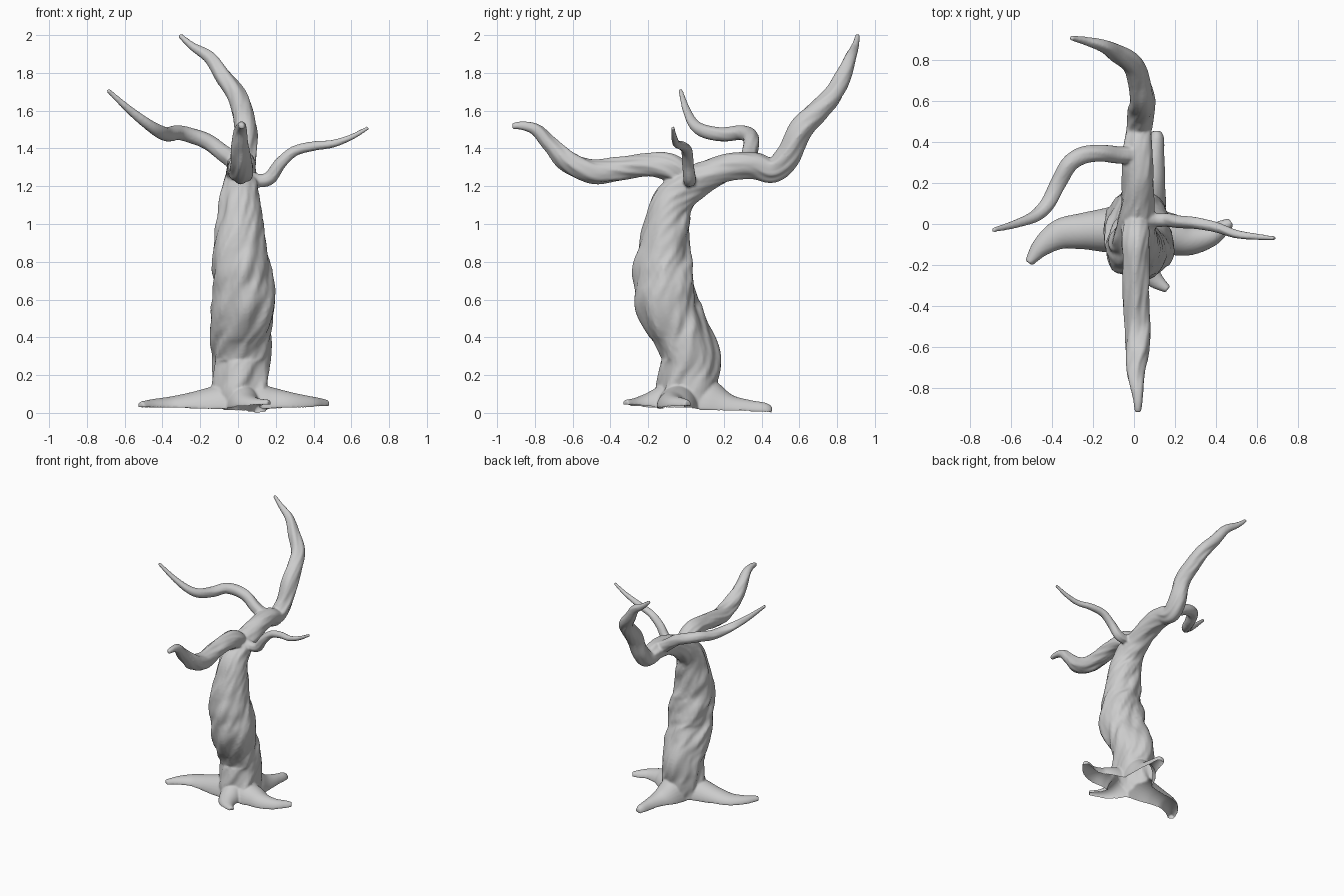
import bpy, bmesh, math
from mathutils import Vector, noise

if "Cube" in bpy.data.objects:
    bpy.data.objects.remove(bpy.data.objects["Cube"])

bm = bmesh.new()


def spline(keys, steps):
    """Catmull-Rom interpolation through 4-value keys."""
    k = [Vector(p) for p in keys]
    k = [2 * k[0] - k[1]] + k + [2 * k[-1] - k[-2]]
    out = []
    for i in range(1, len(k) - 2):
        a, b, c, d = k[i - 1:i + 3]
        for j in range(steps):
            t = j / steps
            out.append(0.5 * (2 * b + (c - a) * t + (2 * a - 5 * b + 4 * c - d) * t * t
                              + (3 * b - a - 3 * c + d) * t ** 3))
    return out + [k[-2]]


def skin(rings):
    """Join rings of points into a closed tube."""
    rows = [[bm.verts.new(p) for p in ring] for ring in rings]
    n = len(rows[0])
    for a, b in zip(rows, rows[1:]):
        for i in range(n):
            j = (i + 1) % n
            bm.faces.new((a[i], a[j], b[j], b[i]))
    bm.faces.new(rows[0][::-1])
    bm.faces.new(rows[-1])


def limb(keys, bark, n=40, steps=8):
    """Tapered limb along (x, y, z, radius) keys with spiralling bark."""
    pts = spline(keys, steps)
    rings, u, s = [], Vector((1, 0.01, 0.02)), 0
    for i, p in enumerate(pts):
        a, b = pts[max(i - 1, 0)].xyz, pts[min(i + 1, len(pts) - 1)].xyz
        t = (b - a).normalized()
        if i == 0 and abs(t.x) > 0.7:
            u = Vector((0, 1, 0))
        u = (u - t * u.dot(t)).normalized()
        v = t.cross(u)
        s += (p.xyz - pts[max(i - 1, 0)].xyz).length
        ring = []
        for k in range(n):
            th = math.tau * k / n
            w = th - 3 * s
            q = Vector((1.7 * math.cos(w), 1.7 * math.sin(w), s * 4 + keys[0][1] * 9))
            r = p.w * (1 + bark * noise.noise(q) + 0.4 * bark * noise.noise(q * 2.3))
            ring.append(p.xyz + r * (math.cos(th) * u + math.sin(th) * v))
        rings.append(ring)
    skin(rings)


def root(keys, z0, z1, n=32, steps=8):
    """Arched root along (x, y, half width, height) keys, underside from z0 to z1."""
    pts = spline(keys, steps)
    rings = []
    for i, p in enumerate(pts):
        a, b = pts[max(i - 1, 0)], pts[min(i + 1, len(pts) - 1)]
        t = Vector((b.x - a.x, b.y - a.y, 0)).normalized()
        side = Vector((-t.y, t.x, 0))
        base = Vector((p.x, p.y, z0 + (z1 - z0) * i / (len(pts) - 1)))
        rings.append([base + side * p.z * math.cos(math.tau * k / n)
                      + Vector((0, 0, p.w * max(-0.02, math.sin(math.tau * k / n))))
                      for k in range(n)])
    skin(rings)


# trunk running on into the tall rear branch
limb([(.02, 0, .03, .155), (.02, .01, .18, .15), (.02, .02, .3, .153), (.015, -.03, .42, .155),
      (.025, -.09, .55, .16), (.02, -.115, .7, .155), (.015, -.125, .82, .147),
      (.015, -.10, 1.0, .125), (.01, -.06, 1.12, .107), (.01, .03, 1.21, .09),
      (.015, .13, 1.265, .08), (.02, .25, 1.305, .075), (.02, .36, 1.31, .07),
      (.025, .46, 1.285, .063), (.035, .54, 1.36, .063), (.04, .605, 1.5, .062),
      (.02, .7, 1.6, .055), (-.01, .78, 1.69, .05), (-.085, .835, 1.79, .042),
      (-.15, .87, 1.88, .032), (-.24, .895, 1.94, .021), (-.31, .91, 2.0, .012)], .17)

# front branch
limb([(.01, .03, 1.23, .06), (.01, -.08, 1.295, .07), (.01, -.2, 1.31, .062),
      (.01, -.35, 1.29, .062), (.015, -.5, 1.28, .06), (.015, -.63, 1.335, .055),
      (.01, -.72, 1.42, .045), (.015, -.79, 1.495, .034), (.02, -.86, 1.52, .024),
      (.02, -.92, 1.52, .016)], .2)

# left branch
limb([(.02, .34, 1.31, .05), (-.07, .335, 1.37, .044), (-.16, .345, 1.435, .042),
      (-.25, .335, 1.47, .042), (-.32, .29, 1.485, .04), (-.37, .2, 1.475, .038),
      (-.42, .1, 1.49, .036), (-.48, .04, 1.53, .029), (-.58, 0, 1.61, .02),
      (-.69, -.03, 1.71, .011)], .15)

# right branch
limb([(.04, .015, 1.25, .04), (.11, .02, 1.23, .034), (.17, .02, 1.245, .034),
      (.225, .01, 1.32, .031), (.3, .005, 1.385, .028), (.4, -.015, 1.412, .025),
      (.5, -.05, 1.425, .02), (.6, -.063, 1.46, .015), (.69, -.07, 1.51, .01)], .15)

# roots: left, right, back, front
root([(0, -.02, .13, .16), (-.13, -.03, .11, .12), (-.25, -.035, .09, .085),
      (-.36, -.05, .075, .06), (-.45, -.11, .05, .045), (-.515, -.19, .022, .03)], .02, .03)
root([(.02, -.03, .12, .16), (.17, -.05, .105, .115), (.27, -.075, .08, .085),
      (.37, -.06, .055, .06), (.43, -.02, .04, .045), (.475, .01, .022, .03)], .02, .038)
root([(.02, -.01, .13, .19), (.05, .14, .11, .16), (.08, .24, .075, .085),
      (.1, .34, .05, .06), (.11, .42, .038, .05), (.11, .455, .022, .035)], .02, .0)
root([(.02, -.02, .12, .16), (.03, -.13, .09, .12), (.055, -.21, .07, .07),
      (.1, -.27, .045, .04), (.165, -.32, .02, .025)], .02, .045)

# fuse all limbs into one skin
bmesh.ops.recalc_face_normals(bm, faces=bm.faces)
raw = bpy.data.meshes.new("tree_parts")
bm.to_mesh(raw)
bm.free()
tree = bpy.data.objects.new("tree", raw)
bpy.context.collection.objects.link(tree)
fuse = tree.modifiers.new("fuse", "REMESH")
fuse.mode = "VOXEL"
fuse.voxel_size = 0.0075
soft = tree.modifiers.new("soften", "SMOOTH")
soft.factor = 0.5
soft.iterations = 3
graph = bpy.context.evaluated_depsgraph_get()
mesh = bpy.data.meshes.new_from_object(tree.evaluated_get(graph))
tree.modifiers.clear()
tree.data = mesh

# open underside
bm = bmesh.new()
bm.from_mesh(mesh)
bm.normal_update()
under = [f for f in bm.faces if f.calc_center_median().z < .07 and f.normal.z < -.6]
bmesh.ops.delete(bm, geom=under, context="FACES")
for f in bm.faces:
    f.smooth = True
bm.to_mesh(mesh)
bm.free()
